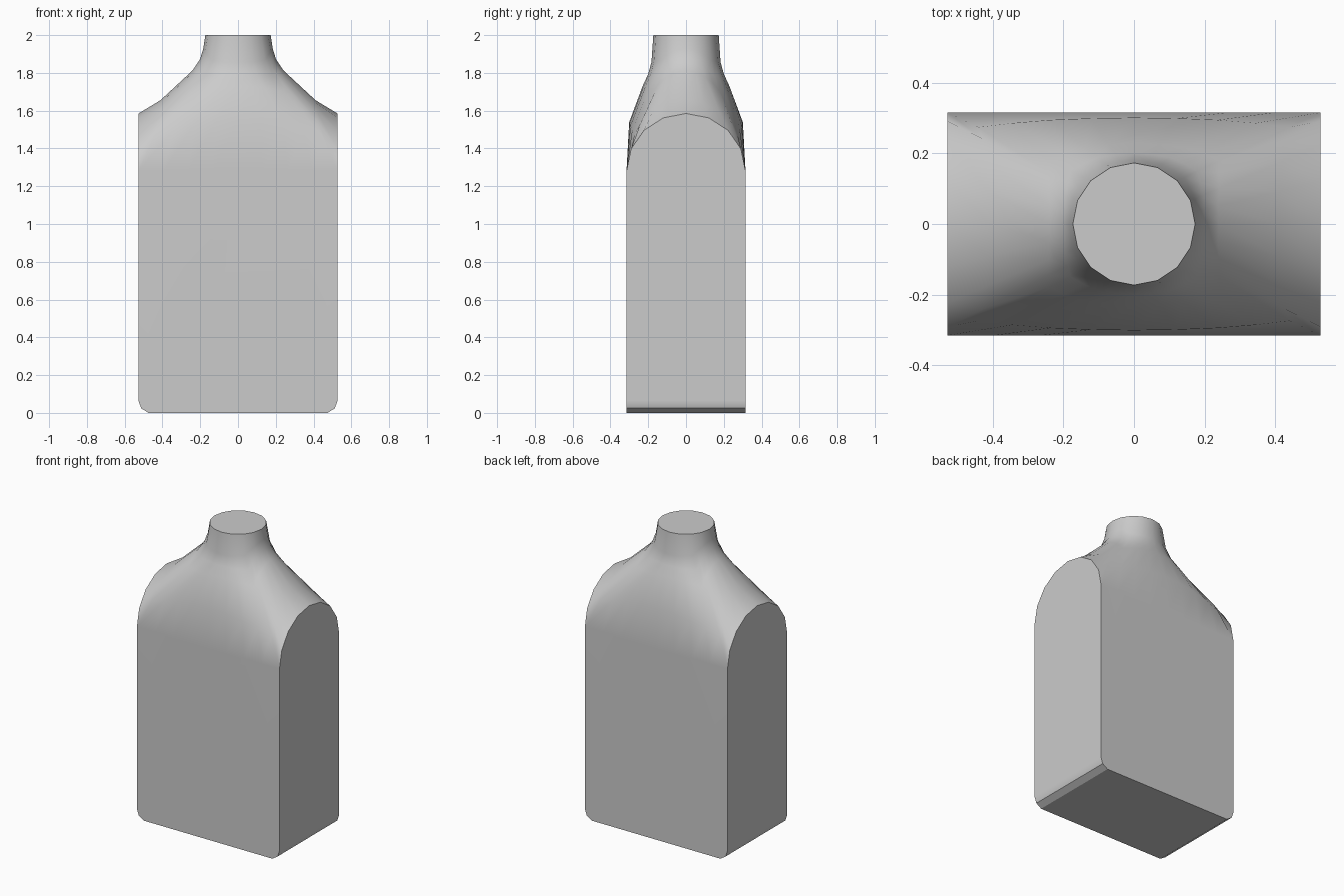
import bpy
import bmesh
from math import sin, cos, pi, radians

cube = bpy.data.objects.get("Cube")
if cube:
    bpy.data.objects.remove(cube, do_unlink=True)

HALF_W, HALF_D = 0.527, 0.315
SIDE_Z, ARCH_H, TOP_Z = 1.28, 0.305, 2.0
NECK_R, N = 0.173, 32

# Shoulder profiles as (inward, upward) fractions, at the ends and at the sides
END = [(0, 0), (.33, .17), (.81, .55), (.92, .69), (.97, .83), (1, 1)]
SIDE = [(0, 0), (.1, .36), (.6, .625), (.8, .71), (.93, .8), (1, 1)]


def mix(a, b, t):
    return a + (b - a) * t


def base_point(i):
    """Shoulder outline: arched over each end, straight along front and back."""
    quarter, step = divmod((i + 4) % N, 8)
    t = step / 4 - 1
    sign = 1 if quarter < 2 else -1
    if quarter % 2 == 0:
        a = t * pi / 2
        return sign * HALF_W, sign * HALF_D * sin(a), SIDE_Z + ARCH_H * cos(a)
    return -sign * HALF_W * t, sign * HALF_D, SIDE_Z


def neck_point(i):
    """Sixteen-sided neck, with a point in the middle of every side."""
    a = i * 2 * pi / N
    r = NECK_R * (cos(pi / 16) if i % 2 else 1)
    return r * cos(a), r * sin(a), TOP_Z


bm = bmesh.new()

# Shoulder and neck loft
rings = []
for end, side in zip(END, SIDE):
    ring = []
    for i in range(N):
        w = sin(i * 2 * pi / N) ** 2
        f, g = mix(end[0], side[0], w), mix(end[1], side[1], w)
        b, n = base_point(i), neck_point(i)
        ring.append(bm.verts.new((mix(b[0], n[0], f), mix(b[1], n[1], f), mix(b[2], n[2], g))))
    rings.append(ring)
for low, high in zip(rings, rings[1:]):
    for i in range(N):
        j = (i + 1) % N
        bm.faces.new((low[i], low[j], high[j], high[i]))
bm.faces.new(rings[-1])

# Body walls and rounded bottom
bottom = [(-HALF_W, .065), (-.513, .025), (-.475, 0), (.475, 0), (.513, .025), (HALF_W, .065)]
front = [bm.verts.new((x, -HALF_D, z)) for x, z in bottom]
back = [bm.verts.new((x, HALF_D, z)) for x, z in bottom]
base = rings[0]
bm.faces.new(front + base[20:29][::-1])
bm.faces.new(back + base[4:13])
bm.faces.new([front[-1], back[-1]] + (base[28:] + base[:5])[::-1])
bm.faces.new([back[0], front[0]] + base[12:21][::-1])
for k in range(len(bottom) - 1):
    bm.faces.new((front[k], back[k], back[k + 1], front[k + 1]))
bmesh.ops.recalc_face_normals(bm, faces=bm.faces)

mesh = bpy.data.meshes.new("bottle")
bm.to_mesh(mesh)
bm.free()
bottle = bpy.data.objects.new("bottle", mesh)
bpy.context.collection.objects.link(bottle)

# Plain grey material
grey = bpy.data.materials.new("light grey")
grey.use_nodes = True
colour = (0.6, 0.6, 0.6, 1)
grey.diffuse_color = colour
grey.node_tree.nodes["Principled BSDF"].inputs["Base Color"].default_value = colour
mesh.materials.append(grey)

# Smooth shoulders, flat walls
bpy.ops.object.select_all(action='DESELECT')
bottle.select_set(True)
bpy.context.view_layer.objects.active = bottle
bpy.ops.object.shade_smooth_by_angle(angle=radians(32))
weighted = bottle.modifiers.new("flat walls", 'WEIGHTED_NORMAL')
weighted.keep_sharp = True
